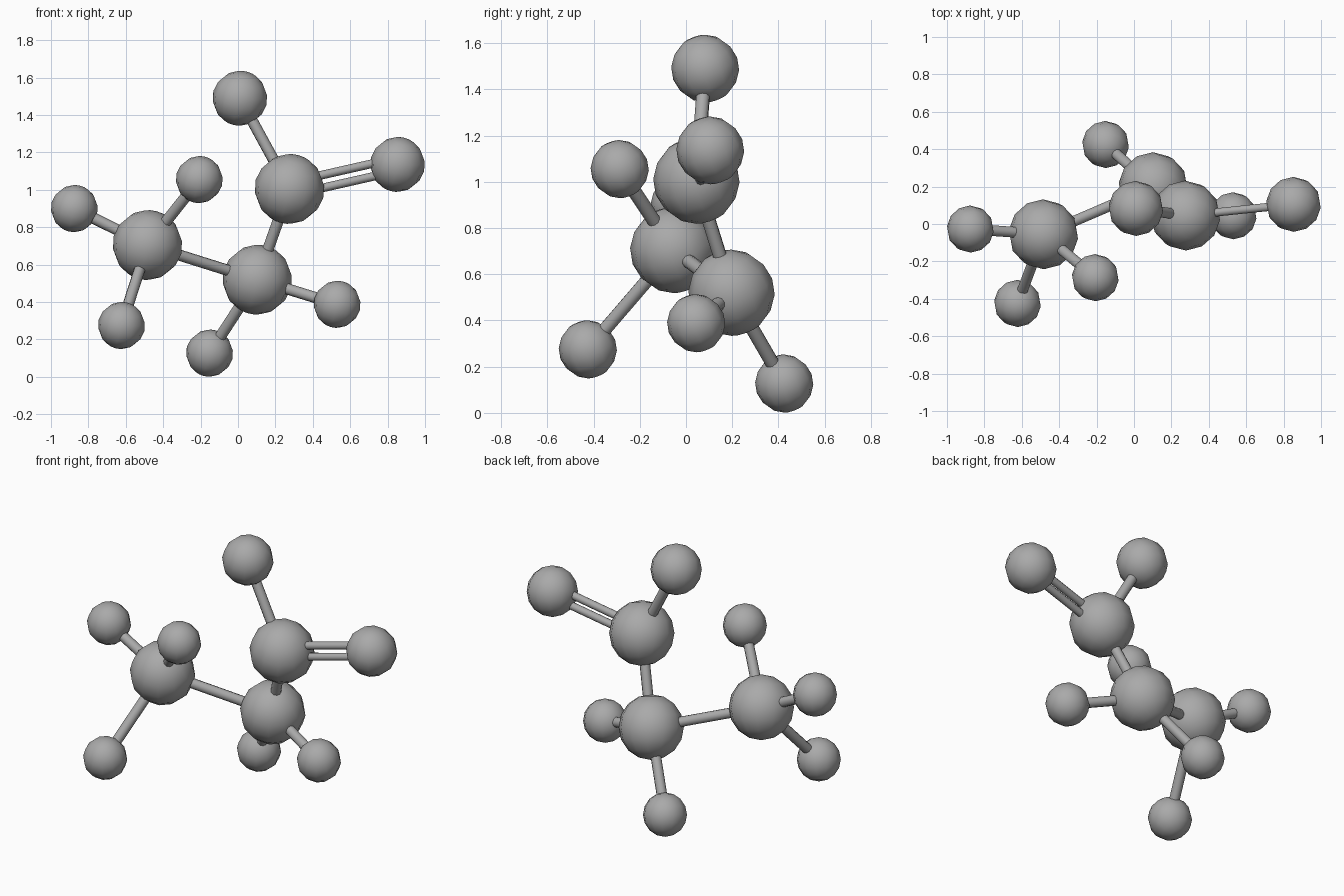
import bpy, math
from mathutils import Vector

cube = bpy.data.objects.get("Cube")
if cube:
    bpy.data.objects.remove(cube, do_unlink=True)

# One grey for the whole model
grey = bpy.data.materials.new("grey")
grey.use_nodes = True
colour = (0.4, 0.4, 0.4, 1)
grey.diffuse_color = colour
grey.node_tree.nodes["Principled BSDF"].inputs["Base Color"].default_value = colour

LARGE, MEDIUM, SMALL = 0.187, 0.147, 0.126

# Balls: centre and radius
balls = {
    "large_ball_left": ((0.103, 0.197, 0.52), LARGE),
    "large_ball_right": ((-0.484, -0.055, 0.705), LARGE),
    "large_ball_upper": ((0.275, 0.045, 1.005), LARGE),
    "medium_ball_top": ((0.01, 0.083, 1.49), MEDIUM),
    "medium_ball_side": ((0.853, 0.105, 1.136), MEDIUM),
    "small_ball_right_outer": ((-0.875, -0.027, 0.90), SMALL),
    "small_ball_right_upper": ((-0.207, -0.287, 1.055), SMALL),
    "small_ball_right_lower": ((-0.623, -0.425, 0.275), SMALL),
    "small_ball_back": ((-0.152, 0.425, 0.127), SMALL),
    "small_ball_left_outer": ((0.53, 0.044, 0.388), SMALL),
}

# Rods: the two balls they join, and how many rods run side by side
rods = [
    ("large_ball_right", "large_ball_left", 1),
    ("large_ball_left", "large_ball_upper", 1),
    ("large_ball_upper", "medium_ball_top", 1),
    ("large_ball_upper", "medium_ball_side", 2),
    ("large_ball_right", "small_ball_right_outer", 1),
    ("large_ball_right", "small_ball_right_upper", 1),
    ("large_ball_right", "small_ball_right_lower", 1),
    ("large_ball_left", "small_ball_back", 1),
    ("large_ball_left", "small_ball_left_outer", 1),
]


def finish(name):
    obj = bpy.context.object
    obj.name = name
    obj.data.materials.append(grey)
    return obj


def add_ball(name, centre, radius):
    bpy.ops.mesh.primitive_uv_sphere_add(
        segments=12, ring_count=8, radius=radius, location=centre,
        rotation=(math.radians(20), math.radians(15), 0))
    finish(name)
    bpy.ops.object.shade_smooth()


def add_rod(name, start, end, radius):
    span = end - start
    bpy.ops.mesh.primitive_cylinder_add(
        vertices=10, radius=radius, depth=span.length,
        location=(start + end) / 2,
        rotation=span.to_track_quat('Z', 'Y').to_euler())
    finish(name)
    bpy.ops.object.shade_smooth_by_angle(angle=math.radians(60))


for name, (centre, radius) in balls.items():
    add_ball(name, centre, radius)

for a, b, count in rods:
    start, end = Vector(balls[a][0]), Vector(balls[b][0])
    name = "rod_to_" + b
    if count == 1:
        add_rod(name, start, end, 0.03)
        continue
    # Twin rods, one above the other
    along = (end - start).normalized()
    up = Vector((0, 0, 1))
    shift = (up - along * up.dot(along)).normalized() * 0.034
    add_rod(name + "_upper", start + shift, end + shift, 0.023)
    add_rod(name + "_lower", start - shift, end - shift, 0.023)
